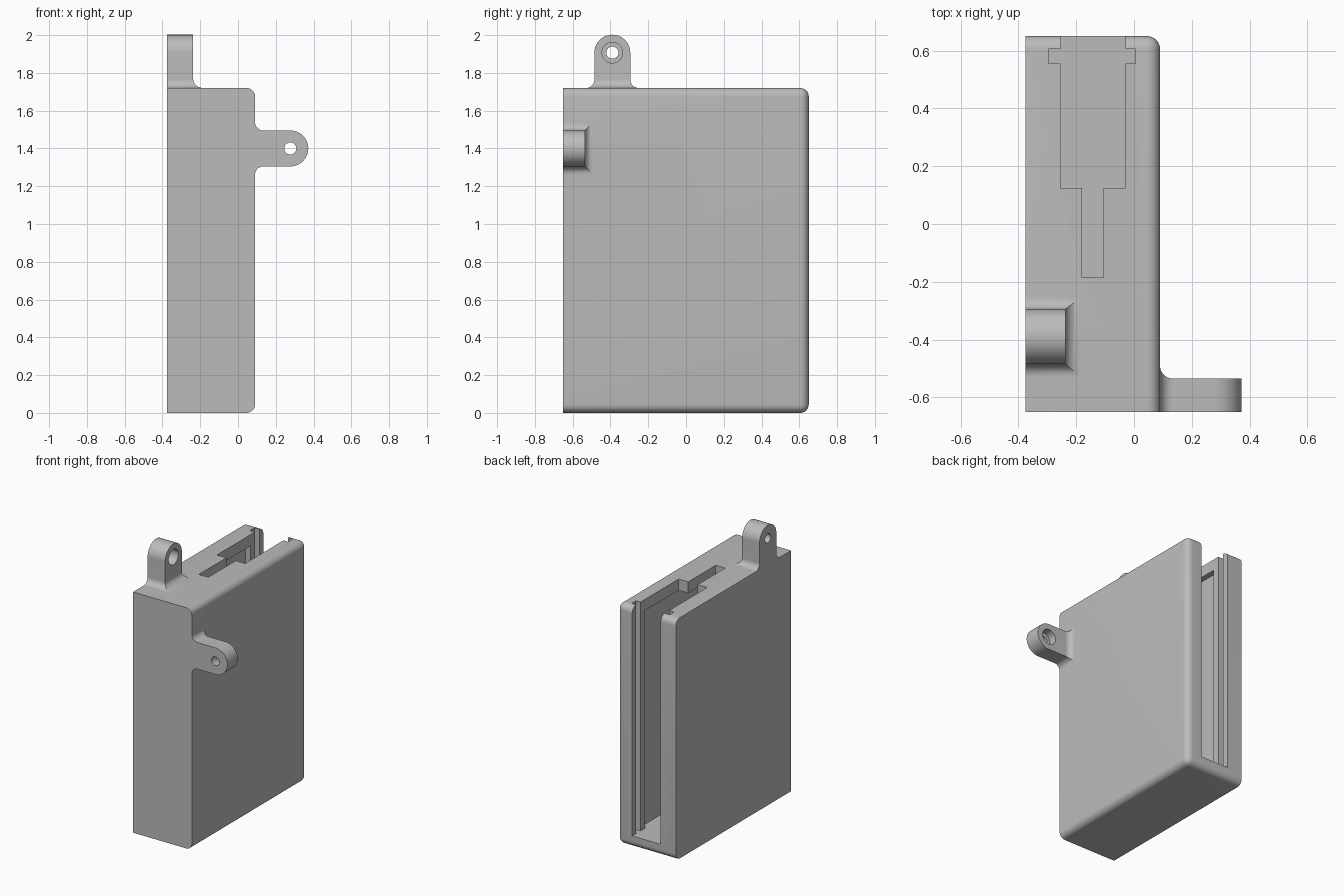
import bpy, bmesh, math
from mathutils import Vector, Matrix

if "Cube" in bpy.data.objects:
    bpy.data.objects.remove(bpy.data.objects["Cube"], do_unlink=True)

grey = bpy.data.materials.new("light_grey")
grey.use_nodes = True
colour = (0.5, 0.5, 0.5, 1)
grey.diffuse_color = colour
grey.node_tree.nodes["Principled BSDF"].inputs["Base Color"].default_value = colour


def finish(name, bm):
    bmesh.ops.recalc_face_normals(bm, faces=bm.faces)
    mesh = bpy.data.meshes.new(name)
    bm.to_mesh(mesh)
    bm.free()
    mesh.materials.append(grey)
    obj = bpy.data.objects.new(name, mesh)
    bpy.context.collection.objects.link(obj)
    return obj


def box_mesh(low, high):
    low, high = Vector(low), Vector(high)
    bm = bmesh.new()
    bmesh.ops.create_cube(bm, size=1, matrix=Matrix.Translation((low + high) / 2)
                          @ Matrix.Diagonal((*(high - low), 1)))
    return bm


def combine(target, tool, operation):
    mod = target.modifiers.new(operation.lower(), "BOOLEAN")
    mod.operation, mod.solver, mod.object = operation, "EXACT", tool
    bpy.context.view_layer.objects.active = target
    bpy.ops.object.modifier_apply(modifier=mod.name)
    bpy.data.objects.remove(tool, do_unlink=True)


def lug(name, frame):
    """Eyelet in a local frame: x outwards, y across, z through its thickness."""
    fillet, radius, thick, eye, steps = 0.045, 0.095, 0.115, 0.187, 12
    rows = [(-0.03, radius + fillet, thick + fillet)]
    for i in range(steps + 1):  # flared root
        a = math.pi / 2 * i / steps
        grow = fillet * (1 - math.sin(a))
        rows.append((fillet * (1 - math.cos(a)), radius + grow, thick + grow))
    for i in range(2 * steps):  # rounded tip
        a = math.pi / 2 * i / (2 * steps - 0.5)
        rows.append((eye + radius * math.sin(a), radius * math.cos(a), thick))
    bm = bmesh.new()
    rings = [[bm.verts.new(frame @ Vector(p)) for p in
              ((u, -h, 0), (u, h, 0), (u, h, t), (u, -h, t))] for u, h, t in rows]
    for a, b in zip(rings, rings[1:]):
        for i in range(4):
            j = (i + 1) % 4
            bm.faces.new((a[i], a[j], b[j], b[i]))
    bm.faces.new(rings[0])
    bm.faces.new(rings[-1])
    body = finish(name, bm)
    # Through hole with a wider recess on the inner side
    for r, start in ((0.032, -0.1), (0.055, thick * 0.5)):
        bm = bmesh.new()
        bmesh.ops.create_cone(bm, cap_ends=True, segments=32, radius1=r, radius2=r,
                              depth=0.4, matrix=frame @ Matrix.Translation((eye, 0, start + 0.2)))
        combine(body, finish("hole_cutter", bm), "DIFFERENCE")
    return body


# Case block, rounded on the edges away from the left-out flat faces
LEFT, RIGHT, FRONT, BACK, TOP = -0.375, 0.09, -0.65, 0.65, 1.72
bm = box_mesh((LEFT, FRONT, 0), (RIGHT, BACK, TOP))
soft = [e for e in bm.edges
        if not all(v.co.x < 0 for v in e.verts) and not all(v.co.y < 0 for v in e.verts)]
soft += [e for e in bm.edges if all(v.co.y > 0 for v in e.verts)
         and abs(e.verts[0].co.x - e.verts[1].co.x) > 0.1 and e not in soft]
bmesh.ops.bevel(bm, geom=soft, offset=0.045, segments=8, profile=0.5, affect="EDGES")
case = finish("case", bm)

# Hollow interior, rear opening, cover groove and narrow top slot
FLOOR = 0.085
for low, high in (
        ((-0.295, -0.57, FLOOR), (0.005, 0.505, 1.64)),
        ((-0.255, 0.125, FLOOR), (-0.03, 0.8, 1.9)),
        ((-0.295, 0.555, FLOOR), (0.005, 0.605, 1.9)),
        ((-0.18, -0.185, 1.5), (-0.105, 0.2, 1.9))):
    combine(case, finish("cavity_cutter", box_mesh(low, high)), "DIFFERENCE")


def axes(origin, out, across, through):
    m = Matrix((out, across, through)).transposed().to_4x4()
    return Matrix.Translation(origin) @ m


# Top lug is a little thicker than the side lug
top_frame = axes((LEFT, -0.39, TOP), (0, 0, 1), (0, 1, 0), (1.2, 0, 0))
side_frame = axes((RIGHT, FRONT, 1.4), (1, 0, 0), (0, 0, 1), (0, 1, 0))
combine(case, lug("top_lug", top_frame), "UNION")
combine(case, lug("side_lug", side_frame), "UNION")

bpy.ops.object.select_all(action="DESELECT")
case.select_set(True)
bpy.context.view_layer.objects.active = case
bpy.ops.object.shade_smooth_by_angle(angle=math.radians(30))
